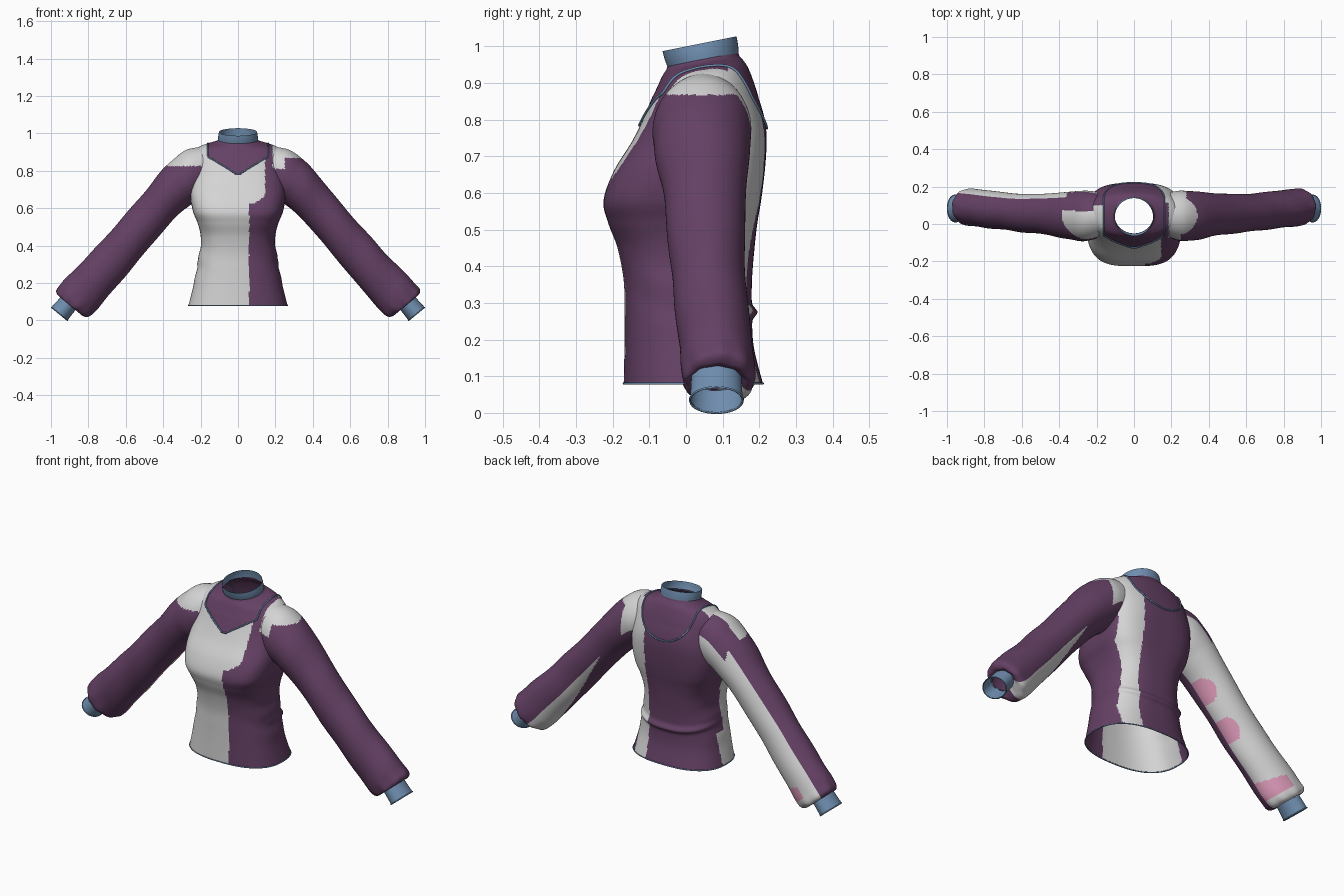
import bpy, bmesh, math
from mathutils import Vector

if "Cube" in bpy.data.objects:
    bpy.data.objects.remove(bpy.data.objects["Cube"])


def material(name, rgb):
    m = bpy.data.materials.new(name)
    m.diffuse_color = (*rgb, 1)
    m.use_nodes = True
    m.node_tree.nodes["Principled BSDF"].inputs["Base Color"].default_value = m.diffuse_color
    return m


PURPLE, GREY, PINK, BLUE, SKIP = 0, 1, 2, 3, None
MATS = [material("plum", (0.13, 0.053, 0.13)), material("light_grey", (0.66, 0.66, 0.66)),
        material("pink", (0.70, 0.31, 0.47)), material("steel_blue", (0.16, 0.27, 0.43))]


def spline(st, t):
    """Catmull-Rom through a table of stations, t in 0..1."""
    f = t * (len(st) - 1)
    i = min(int(f), len(st) - 2)
    f -= i
    p0, p1, p2, p3 = st[max(i - 1, 0)], st[i], st[i + 1], st[min(i + 2, len(st) - 1)]
    return [b + 0.5 * f * (c - a + f * (2 * a - 5 * b + 4 * c - d + f * (3 * (b - c) + d - a)))
            for a, b, c, d in zip(p0, p1, p2, p3)]


def loft(name, surf, rings, segs, colour):
    """Open tube from surf(t, angle); colour(point, angle) picks the face material or skips it."""
    bm = bmesh.new()
    grid = [[bm.verts.new(surf(i / rings, math.tau * j / segs)) for j in range(segs)]
            for i in range(rings + 1)]
    for i in range(rings):
        for j in range(segs):
            k = (j + 1) % segs
            quad = (grid[i][j], grid[i][k], grid[i + 1][k], grid[i + 1][j])
            c = colour(sum((v.co for v in quad), Vector()) / 4, math.degrees(math.tau * (j + 0.5) / segs))
            if c is not SKIP:
                f = bm.faces.new(quad)
                f.material_index = c
                f.smooth = True
    bmesh.ops.delete(bm, geom=[v for v in bm.verts if not v.link_faces], context='VERTS')
    bmesh.ops.recalc_face_normals(bm, faces=bm.faces)
    me = bpy.data.meshes.new(name)
    bm.to_mesh(me)
    bm.free()
    for m in MATS:
        me.materials.append(m)
    bpy.context.collection.objects.link(bpy.data.objects.new(name, me))


def trim(name, pts, r):
    """Thin piping along a closed line."""
    cu = bpy.data.curves.new(name, 'CURVE')
    cu.dimensions = '3D'
    cu.bevel_depth = r
    cu.bevel_resolution = 1
    sp = cu.splines.new('POLY')
    sp.points.add(len(pts) - 1)
    for q, p in zip(sp.points, pts):
        q.co = (*p, 1)
    sp.use_cyclic_u = True
    cu.materials.append(MATS[BLUE])
    bpy.context.collection.objects.link(bpy.data.objects.new(name, cu))


# ---- torso: z, half width, front y, back y, squareness
TORSO = [(.08, .265, -.17, .21, 2.5), (.18, .24, -.168, .185, 2.5), (.27, .222, -.168, .18, 2.5),
         (.36, .205, -.17, .18, 2.6), (.45, .199, -.187, .187, 2.8), (.52, .216, -.213, .195, 3.1),
         (.58, .24, -.225, .205, 3.3), (.66, .254, -.197, .215, 3.2), (.74, .254, -.148, .22, 2.9),
         (.80, .25, -.118, .215, 2.6), (.86, .245, -.093, .198, 2.4), (.90, .236, -.078, .182, 2.2),
         (.928, .205, -.068, .168, 2.1), (.945, .155, -.06, .155, 2), (.955, .119, -.054, .146, 2),
         (.967, .104, -.05, .142, 2)]


def sgnpow(v, e):
    return math.copysign(abs(v) ** e, v)


def torso_raw(t, a):
    z, w, yf, yb, n = spline(TORSO, t)
    c, s = math.cos(a), math.sin(a)
    x = w * sgnpow(c, 2 / n)
    y = (yf + yb) / 2 + (yb - yf) / 2 * sgnpow(s, 2 / n)
    # waist fold across the back and soft drag lines at the sides
    fold = 0.012 * math.exp(-((z - .275 - .03 * c * c) / .014) ** 2) * max(0, s + .35)
    drag = 0.004 * math.sin(z * 50 + 3 * c) * c * c * math.exp(-((z - .33) / .1) ** 2)
    return Vector((x + c * (fold + drag), y + s * fold, z))


def torso(t, a):
    p = torso_raw(t, a)
    k = min(1, max(0, (p.z - .86) / .1))     # neckline leans forward
    p.z += 0.2 * k * (p.y - .045)
    return p


def inside_torso(p):
    lo, hi = 0, 1
    for _ in range(14):
        t = (lo + hi) / 2
        lo, hi = (t, hi) if spline(TORSO, t)[0] < p.z else (lo, t)
    z, w, yf, yb, n = spline(TORSO, lo)
    v = abs((p.y - (yf + yb) / 2) / ((yb - yf) / 2))
    return v < 1 and p.z < .93 and abs(p.x) < w * (1 - v ** n) ** (1 / n) - .02


def in_yoke(p):
    u = abs(p.x) / .16
    if u > 1:
        return False
    return p.z > (.775 + .1 * u if p.y < .05 else .775 + .15 * (1 - math.sqrt(1 - u * u)))


def torso_colour(p, a):
    if abs(p.x) > .21 and ((p.z - .78) / .105) ** 2 + ((p.y - .055) / .095) ** 2 < 1:
        return SKIP                           # armhole
    if in_yoke(p):
        return PURPLE
    if p.x > .185 and p.z > (.82 if p.y < 0 else .86):
        return GREY
    if p.x < -.1 and p.z > .83 and p.y < .1:
        return GREY
    if p.y > .115:
        return GREY if .11 < p.x < .205 + .06 * max(0, p.z - .3) else PURPLE
    if p.x < 0 and p.y > (.05 if p.z < .25 else -.01):
        return PURPLE
    step = min(1, max(0, (p.z - .62) / .05))
    return GREY if p.x < .06 + .085 * step ** .6 else PURPLE


loft("bodice", torso, 160, 200, torso_colour)
trim("hem_trim", [torso(0, math.tau * j / 120) for j in range(120)], .003)

# yoke piping follows the first point inside the yoke on each meridian
line = []
for j in range(180):
    a = math.tau * (j + .5) / 180
    t = next(k / 500 for k in range(250, 501) if in_yoke(torso_raw(k / 500, a)) or k == 500)
    p = torso(t, a)
    line.append(Vector((p.x * 1.01, .05 + (p.y - .05) * 1.01, p.z + .001)))
trim("yoke_trim", line, .004)


# ---- collar band, leaning with the neck
def collar(t, a):
    cy, rx, ry, z = spline([(.047, .106, .097, .962), (.042, .106, .1, .985), (.037, .102, .101, 1.009)], t)
    y = cy + ry * math.sin(a)
    return Vector((rx * math.cos(a), y, z + 0.2 * (y - .045)))


loft("collar", collar, 6, 72, lambda p, a: BLUE)

# ---- sleeves: centre x, z, outward normal angle (deg from x), half depth, centre y, half y
SLEEVE = [(.175, .80, 88, .128, .05, .115), (.235, .785, 72, .133, .045, .132), (.285, .748, 58, .127, .043, .134),
          (.34, .70, 47, .118, .045, .128), (.42, .615, 39, .107, .05, .115), (.52, .50, 38, .106, .055, .106),
          (.615, .39, 38, .108, .06, .101), (.70, .292, 38, .111, .07, .1), (.79, .195, 39, .115, .08, .1),
          (.85, .128, 40, .118, .087, .1), (.885, .093, 40, .112, .09, .098), (.90, .082, 40, .085, .087, .085),
          (.905, .095, 39, .05, .083, .066)]


def sleeve_surface(side):
    def surf(t, a):
        cx, cz, n, r, cy, ry = spline(SLEEVE, t)
        n = math.radians(n)
        gather = .045 * max(0, (t - .72) / .28) * math.sin(9 * a + side)
        folds = .022 * math.sin(38 * t + 2 * a + side) * math.sin(math.pi * t) * (.6 - .4 * math.cos(a - 2))
        k = 1 + gather + folds
        u = r * k * math.cos(a)
        return Vector((side * (cx + u * math.cos(n)), cy + ry * k * math.sin(a), cz + u * math.sin(n)))
    return surf


# angle 0 = outer top, 90 = back, 180 = underside
def right_sleeve_colour(p, a):
    if p.x < .27 and inside_torso(p):
        return SKIP
    if p.x < .28 and p.z > .868 - 3.5 * max(0, p.y - .12) and a < 105 or p.x < .34 and p.z > .868:
        return GREY
    if p.x < .25 and p.y < .02 and p.z > .81:
        return GREY
    if p.x > .42 and 112 < a < 112 + min(65, (p.x - .42) * 220):
        return GREY
    return PURPLE


def left_sleeve_colour(p, a):
    x = -p.x
    if x < .27 and inside_torso(p):
        return SKIP
    if x < .42 and p.z > .825 and p.y < .07:
        return GREY
    if (48 if x > .36 else 72) < a < 188:
        along = .63 * x - .77 * p.z           # distance down the sleeve
        if a > 92 and .355 + (180 - a) * .0004 < along < .455:
            return PINK
        for c, half in ((-.155, .06), (.065, .065)):
            if 130 + 20 * ((along - c) / half) ** 2 < a and abs(along - c) < half:
                return PINK
        return GREY
    return PURPLE


# ---- cuffs
def cuff_surface(side):
    def surf(t, a):
        cx, cz, r, ry = spline([(.9, .1, .053, .068), (.928, .067, .054, .07), (.955, .035, .056, .072)], t)
        u = r * math.cos(a)
        return Vector((side * (cx + .77 * u), .083 + ry * math.sin(a), cz + .63 * u))
    return surf


for side, word, rule in ((1, "right", right_sleeve_colour), (-1, "left", left_sleeve_colour)):
    loft(word + "_sleeve", sleeve_surface(side), 150, 110, rule)
    loft(word + "_cuff", cuff_surface(side), 6, 48, lambda p, a: BLUE)
    end = cuff_surface(side)
    trim(word + "_cuff_trim", [end(1, math.tau * j / 48) for j in range(48)], .003)
